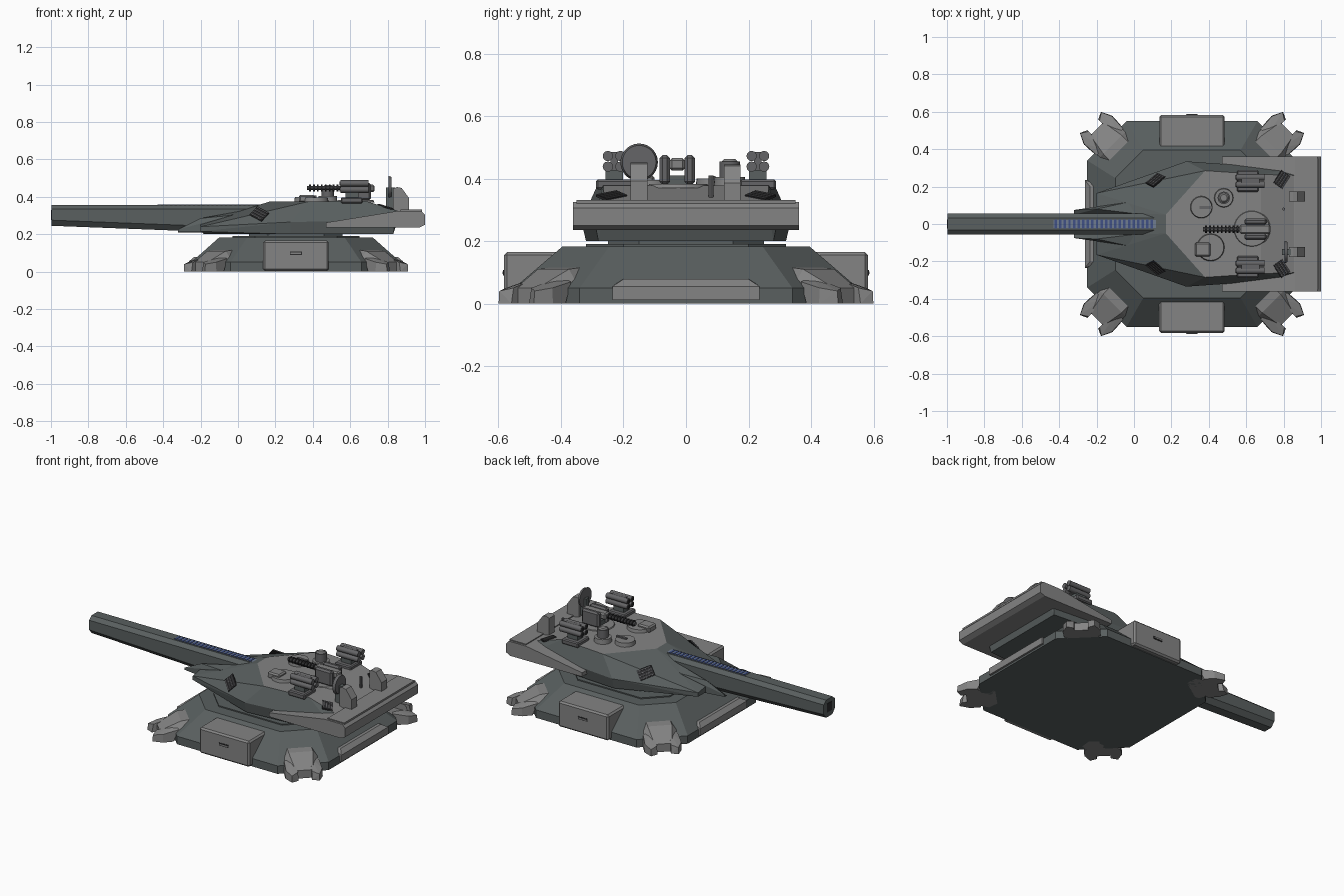
import bpy, bmesh, math
from mathutils import Vector, Matrix
from mathutils.bvhtree import BVHTree

default_cube = bpy.data.objects.get("Cube")
if default_cube:
    bpy.data.objects.remove(default_cube)


def material(name, red, green, blue):
    mat = bpy.data.materials.new(name)
    mat.use_nodes = True
    colour = (red, green, blue, 1)
    mat.diffuse_color = colour
    mat.node_tree.nodes["Principled BSDF"].inputs["Base Color"].default_value = colour
    return mat


slate = material("dark slate", .10, .115, .115)
light = material("light grey", .23, .23, .23)
steel = material("gun grey", .13, .13, .135)
black = material("vent black", .025, .025, .027)
blue = material("coil blue", .05, .08, .24)
pale = material("coil pale", .16, .20, .28)
CENTRE = .31  # x of the turning axis


def finish(name, bm, *mats, smooth=False):
    bmesh.ops.recalc_face_normals(bm, faces=bm.faces)
    mesh = bpy.data.meshes.new(name)
    bm.to_mesh(mesh)
    bm.free()
    obj = bpy.data.objects.new(name, mesh)
    bpy.context.collection.objects.link(obj)
    for mat in mats:
        mesh.materials.append(mat)
    if smooth:
        bpy.ops.object.select_all(action='DESELECT')
        obj.select_set(True)
        bpy.context.view_layer.objects.active = obj
        bpy.ops.object.shade_smooth_by_angle(angle=math.radians(35))
    return obj


def hull_mesh(points, mirror=True):
    """Convex solid around the points, mirrored across the y axis if asked."""
    bm = bmesh.new()
    for x, y, z in points:
        for side in ((1, -1) if mirror else (1,)):
            bm.verts.new((x, y * side, z))
    result = bmesh.ops.convex_hull(bm, input=bm.verts)
    spare = {v for v in result["geom_interior"] + result["geom_unused"]
             if isinstance(v, bmesh.types.BMVert)}
    bmesh.ops.delete(bm, geom=list(spare), context='VERTS')
    bmesh.ops.dissolve_limit(bm, angle_limit=.02, verts=bm.verts, edges=bm.edges)
    bm.normal_update()
    return bm


def solid(name, points, mat, mirror=True):
    return finish(name, hull_mesh(points, mirror), mat)


def box(name, x, y, z, mat, bevel=0, matrix=None):
    """Box from three (low, high) ranges."""
    bm = bmesh.new()
    size = [b - a for a, b in (x, y, z)]
    mid = [(a + b) / 2 for a, b in (x, y, z)]
    bmesh.ops.create_cube(bm, size=1, matrix=Matrix.Translation(mid) @ Matrix.Diagonal((*size, 1)))
    if bevel:
        bmesh.ops.bevel(bm, geom=bm.edges[:], offset=bevel, segments=1, affect='EDGES')
    if matrix:
        bm.transform(matrix)
    return finish(name, bm, mat)


def cylinder(name, centre, radius, length, axis, mat, top=None, sides=20):
    bm = bmesh.new()
    turn = Vector((0, 0, 1)).rotation_difference(Vector(axis)).to_matrix().to_4x4()
    bmesh.ops.create_cone(bm, cap_ends=True, segments=sides, radius1=radius,
                          radius2=radius if top is None else top, depth=length,
                          matrix=Matrix.Translation(centre) @ turn)
    return finish(name, bm, mat, smooth=True)


def ring(half_x, half_y, cut, z):
    """Half of a corner-cut rectangle, to be mirrored."""
    return [(CENTRE + s * a, b, z) for s in (1, -1)
            for a, b in ((half_x, half_y - cut), (half_x - cut, half_y))]


# Fixed base: skirt, deck and turning ring
solid("base_skirt", ring(.56, .55, .21, 0) + ring(.56, .55, .21, .05)
      + ring(.41, .395, .15, .183), slate)
solid("base_deck", ring(.34, .32, .12, .17) + ring(.34, .32, .12, .19), slate)
solid("turning_ring", ring(.25, .25, .1, .18) + ring(.25, .25, .1, .215), slate)

for side, label in ((1, "left"), (-1, "right")):
    # Supply crates on the long sides
    place = Matrix.Translation((CENTRE, 0, 0)) @ Matrix.Rotation(math.pi / 2 * side, 4, 'Z')
    box("crate_" + label, (.40, .582), (-.175, .175), (.004, .165), light, .01, place)
    box("crate_handle_" + label, (.58, .585), (-.033, .033), (.09, .107), black, 0, place)
    box("crate_handle_bar_" + label, (.58, .587), (-.028, .028), (.095, .102), light, 0, place)
    # Step pads on the short sides
    solid("step_pad_" + label, [(CENTRE + side * a, y, z) for a, y, z in
          ((.48, .2, .082), (.545, .2, .078), (.572, .235, .055), (.572, .235, .012),
           (.48, .235, .012))], light)

# Corner outriggers with two-toed feet
for i in range(4):
    turn = Matrix.Translation((CENTRE, 0, 0)) @ Matrix.Rotation(math.pi / 4 + i * math.pi / 2, 4, 'Z')
    body = solid("outrigger_body_%d" % i, [(.55, .07, 0), (.55, .07, .115), (.6, .07, .11),
                 (.60, .11, .06), (.60, .11, 0), (.72, .055, 0), (.72, .05, .05)], light)
    body.data.transform(turn)
    for side in (1, -1):
        toe = solid("outrigger_toe_%d" % i, [(d, t * side, z) for d, t, z in
                    ((.62, .04, 0), (.62, .05, .085), (.62, .1, .07), (.65, .105, 0), (.71, .108, 0),
                     (.71, .105, .05), (.768, .08, 0), (.765, .08, .04), (.75, .04, 0), (.74, .04, .05))],
                    light, False)
        toe.data.transform(turn)

# Turret hull: pale roof, dark flanks
bm = hull_mesh([(-.18, .13, .2), (.28, .32, .2), (.83, .28, .2),
                (-.2, .165, .215), (-.2, .165, .24), (-.2, .07, .255),
                (.28, .335, .265), (.84, .295, .275), (.87, .26, .32),
                (.17, .05, .375), (.38, .285, .375), (.68, .265, .378)])
for face in bm.faces:
    roof = face.normal.z > .9 and face.calc_center_median().x > .2
    face.material_index = 1 if roof else 0
surface = BVHTree.FromBMesh(bm)
finish("turret_hull", bm, slate, light)

# Vents lying on the hull surface
for x, y, long, wide in ((.115, .235, .09, .065), (.79, .238, .08, .06)):
    for side in (1, -1):
        spot, normal = surface.ray_cast(Vector((x, y * side, 1)), Vector((0, 0, -1)))[:2]
        lie = Matrix.Translation(spot) @ normal.to_track_quat('Z', 'Y').to_matrix().to_4x4()
        lie = lie @ Matrix.Rotation(side * (.5 if x < .5 else -.6), 4, 'Z')
        box("vent", (-long / 2, long / 2), (-wide / 2, wide / 2), (-.004, .004), black, 0, lie)
        for k in range(4):
            s = (k - 1.5) * wide / 4
            box("vent_slat", (-long * .45, long * .45), (s - .002, s + .002), (0, .007), steel, 0, lie)

# Rear counterweight with side fenders
solid("rear_counterweight", [(.47, .362, .237), (.47, .362, .262), (.86, .362, .325),
      (.98, .362, .325), (1, .362, .305), (1, .362, .25), (.97, .362, .235)], light)
box("counterweight_rib", (.87, .985), (-.35, .35), (.318, .331), light)

# Barrel cheeks and main barrel
for side in (1, -1):
    solid("barrel_cheek", [(x, y * side, z) for x, y, z in
          ((-.32, .05, .21), (-.32, .075, .212), (-.32, .075, .225), (-.2, .08, .285), (-.04, .115, .30),
           (-.04, .115, .21), (.05, .05, .33), (.05, .05, .21))], slate, False)


def barrel_section(x, low):
    return [(x, .032, .356), (x, .056, .335), (x, .056, low + .03), (x, .03, low)]


solid("main_barrel", barrel_section(-.998, .245) + barrel_section(.17, .2), slate)
solid("muzzle_opening", [(x, .025, z) for x in (-1, -.99) for z in (.275, .33)], black)
box("coil_strip", (-.43, .12), (-.022, .022), (.352, .358), pale)
for k in range(22):
    x = -.425 + k * .0245
    box("coil_bar", (x, x + .013), (-.023, .023), (.354, .36), blue)

# Hatches and sight
for name, x, y, radius, height in (("hatch_front", .36, .09, .06, .03),
                                   ("hatch_side", .48, .14, .052, .035),
                                   ("hatch_right", .41, -.125, .075, .025),
                                   ("gun_platform", .63, -.025, .1, .012)):
    cylinder(name, (x, y, .37 + height / 2), radius, height, (0, 0, 1), light, radius * .93, 24)
cylinder("sight_post", (.48, .14, .42), .033, .07, (0, 0, 1), steel)
cylinder("sight_dome", (.48, .14, .455), .033, .015, (0, 0, 1), light, .018)
box("hatch_periscope", (.325, .41), (-.175, -.1), (.37, .41), light, .008)
box("hatch_handle", (.35, .42), (.08, .095), (.395, .408), steel)

# Roof machine gun
for y in (.012, -.068):
    box("gun_cheek", (.59, .71), (y - .017, y + .017), (.38, .475), steel, .01)
box("gun_body", (.565, .73), (-.053, -.003), (.425, .465), light, .008)
box("gun_foot", (.60, .68), (-.07, .02), (.375, .41), slate)
cylinder("gun_barrel", (.475, -.028, .447), .011, .21, (1, 0, 0), steel, sides=10)
for k in range(9):
    cylinder("gun_barrel_fin", (.385 + k * .021, -.028, .447), .019, .009, (1, 0, 0), black, sides=8)

# Twin rocket launchers
for side in (1, -1):
    y = .23 * side
    box("launcher_plate", (.55, .665), (y - .058, y + .058), (.365, .397), steel, .006)
    box("launcher_neck", (.575, .645), (y - .028, y + .028), (.39, .43), slate)
    box("launcher_core", (.575, .67), (y - .012, y + .012), (.425, .485), steel)
    for dy in (-.02, .02):
        for z in (.438, .472):
            cylinder("rocket_tube", (.622, y + dy, z), .0165, .15, (1, 0, 0), steel, sides=12)
            cylinder("rocket_mouth", (.546, y + dy, z), .011, .005, (1, 0, 0), black, sides=12)

# Rear masts and dish
for y, high in ((.148, .445), (-.15, .452)):
    solid("rear_mast", [(x, y + w, z) for w in (-.027, .027) for x, z in
          ((.83, .3), (.83, high - .008), (.85, high), (.875, high - .005), (.915, high - .06),
           (.915, .3))], light, False)
cylinder("radar_dish", (.812, -.15, .452), .06, .016, (1, 0, 0), steel, .054, 28)
box("dish_bracket", (.79, .84), (-.165, -.135), (.34, .45), slate)
cylinder("antenna_stub", (.8, .08, .365), .008, .09, (0, 0, 1), steel, sides=8)
